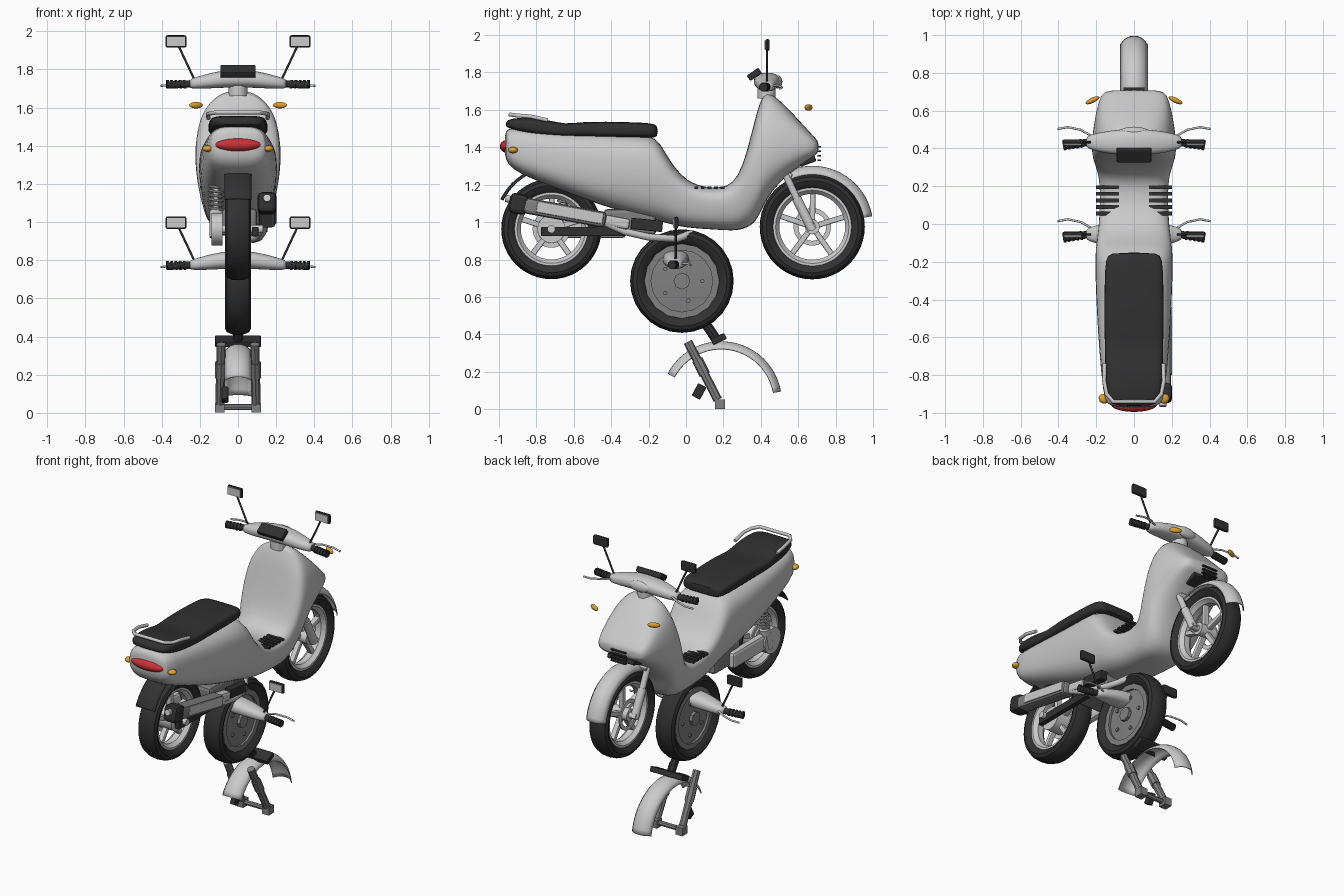
import bpy, bmesh, math
from mathutils import Vector

if "Cube" in bpy.data.objects:
    bpy.data.objects.remove(bpy.data.objects["Cube"])

def mat(name, r, g, b):
    m = bpy.data.materials.new(name)
    m.diffuse_color = (r, g, b, 1)
    m.use_nodes = True
    m.node_tree.nodes["Principled BSDF"].inputs["Base Color"].default_value = m.diffuse_color
    return m

BLACK, GREY = mat("black", .03, .03, .03), mat("dark_grey", .22, .22, .22)
RED, AMBER = mat("red", .6, .03, .04), mat("amber", .75, .35, .03)

def finish(ob, m=None, smooth=35):
    if m:
        ob.data.materials.append(m)
    bpy.ops.object.select_all(action='DESELECT')
    ob.select_set(True)
    bpy.context.view_layer.objects.active = ob
    if smooth:
        bpy.ops.object.shade_smooth_by_angle(angle=math.radians(smooth))
    return ob

def make(name, verts, faces, m=None, smooth=35):
    me = bpy.data.meshes.new(name)
    me.from_pydata(verts, [], faces)
    bm = bmesh.new(); bm.from_mesh(me)
    bmesh.ops.recalc_face_normals(bm, faces=bm.faces)
    bm.to_mesh(me); bm.free()
    ob = bpy.data.objects.new(name, me)
    bpy.context.collection.objects.link(ob)
    return finish(ob, m, smooth)

def loft(name, rings, m=None, subsurf=0, closed=False, smooth=50):
    n, k = len(rings[0]), len(rings)
    v = [p for r in rings for p in r]
    f = [(i*n+j, i*n+(j+1) % n, (i+1) % k*n+(j+1) % n, (i+1) % k*n+j)
         for i in range(k if closed else k-1) for j in range(n)]
    if not closed:
        f += [tuple(range(n)), tuple(range((k-1)*n, k*n))]
    ob = make(name, v, f, m, smooth)
    if subsurf:
        s = ob.modifiers.new("sub", 'SUBSURF')
        s.levels = s.render_levels = subsurf
    return ob

def superellipse(e, n=24):
    pw = lambda a: math.copysign(abs(a)**(2/e), a)
    return [(pw(math.cos(2*math.pi*i/n)), pw(math.sin(2*math.pi*i/n))) for i in range(n)]

def shell(name, stations, e, width=lambda z: 1, **kw):
    rings = []
    for y, zb, zt, hw in stations:
        zs = [((zb+zt)/2 + (zt-zb)/2*s, c) for c, s in superellipse(e)]
        rings.append([(hw*width(z)*c, y, z) for z, c in zs])
    return loft(name, rings, **kw)

def lathe(name, prof, c, n=40, m=None, smooth=35):
    # closed (x, radius) section spun round the wheel axle
    rings = [[(c[0]+x, c[1]+r*math.cos(2*math.pi*i/n), c[2]+r*math.sin(2*math.pi*i/n))
              for x, r in prof] for i in range(n)]
    return loft(name, rings, m, closed=True, smooth=smooth)

def box(name, loc, size, rot=(0, 0, 0), m=None, bevel=.006):
    bpy.ops.mesh.primitive_cube_add(size=1, location=loc, rotation=rot)
    ob = bpy.context.object
    ob.name, ob.scale = name, size
    bpy.ops.object.transform_apply(location=False, rotation=False)
    if bevel:
        b = ob.modifiers.new("bevel", 'BEVEL'); b.width = bevel; b.segments = 2
    return finish(ob, m, 0)

def ball(name, loc, size, rot=(0, 0, 0), m=None):
    bpy.ops.mesh.primitive_uv_sphere_add(segments=20, ring_count=12, location=loc, rotation=rot)
    ob = bpy.context.object
    ob.name, ob.scale = name, size
    return finish(ob, m, 60)

def tube(name, pts, r, m=None, res=3, cyclic=False):
    cu = bpy.data.curves.new(name, 'CURVE')
    cu.dimensions, cu.bevel_depth, cu.bevel_resolution, cu.use_fill_caps = '3D', r, res, True
    sp = cu.splines.new('POLY'); sp.points.add(len(pts)-1)
    for p, q in zip(sp.points, pts):
        p.co = (*q, 1)
    sp.use_cyclic_u = cyclic
    ob = bpy.data.objects.new(name, cu)
    bpy.context.collection.objects.link(ob)
    finish(ob, None, 0)
    bpy.ops.object.convert(target='MESH')
    return finish(bpy.context.object, m, 40)

def fender(name, c, R, a0, a1, hw, crown, m=None, n=24, k=8):
    v, f = [], []
    for i in range(n+1):
        a = math.radians(a0+(a1-a0)*i/n)
        for j in range(k+1):
            u = 2*j/k-1
            r = R-crown*abs(u)**2.5
            v.append((hw*u, c[1]+r*math.cos(a), c[2]+r*math.sin(a)))
    f = [(i*(k+1)+j, i*(k+1)+j+1, (i+1)*(k+1)+j+1, (i+1)*(k+1)+j) for i in range(n) for j in range(k)]
    ob = make(name, v, f, m, 60)
    ob.modifiers.new("thick", 'SOLIDIFY').thickness = .006

def tyre(name, c, R, n=48):
    half = [(.042, R-.075), (.06, R-.055), (.068, R-.035), (.058, R-.015), (.03, R-.003)]
    lathe(name, [(-x, r) for x, r in half] + [(0, R)] + half[::-1] + [(.03, R-.085), (-.03, R-.085)], c, n, BLACK)

def wheel(name, c, R, hub):
    tyre(name+"_tyre", c, R)
    lathe(name+"_rim", [(-.045, R-.07), (.045, R-.07), (.045, R-.085), (.02, R-.105), (-.02, R-.105), (-.045, R-.085)], c)
    for i in range(5):
        a = 2*math.pi*i/5+.3
        L = R-.1
        box(name+"_spoke", (0, c[1]+L/2*math.cos(a), c[2]+L/2*math.sin(a)), (.035, L, .03), (a, 0, 0))
    tube(name+"_hub", [(-.06, c[1], c[2]), (.06, c[1], c[2])], hub, res=6)
    lathe(name+"_brake_disc", [(-.05, .1), (-.042, .1), (-.042, .075), (-.05, .075)], c)

# main body: tail cowl, floor and leg shield in one skin
def body_width(z):
    t = [(.9, .68), (1.1, .88), (1.25, 1), (1.42, 1), (1.55, .9), (1.62, .8), (1.7, .62)]
    for (a, p), (b, q) in zip(t, t[1:]):
        if z <= b:
            return p+(q-p)*max(0, z-a)/(b-a)
    return t[-1][1]
shell("body", [(-.97, 1.36, 1.47, .10), (-.955, 1.31, 1.50, .145), (-.9, 1.26, 1.51, .165), (-.67, 1.17, 1.49, .185),
    (-.46, 1.09, 1.475, .2), (-.25, 1.03, 1.47, .208), (-.16, 1.01, 1.46, .208), (-.11, .995, 1.37, .208),
    (-.03, .975, 1.245, .208), (.06, .965, 1.195, .208), (.15, .96, 1.183, .208), (.22, .955, 1.19, .21),
    (.28, .955, 1.24, .215), (.33, .97, 1.39, .222), (.375, 1.0, 1.58, .226), (.41, 1.08, 1.69, .228),
    (.455, 1.16, 1.695, .225), (.53, 1.24, 1.625, .215), (.61, 1.3, 1.54, .2), (.69, 1.355, 1.45, .175),
    (.71, 1.375, 1.43, .14)], 3.2, body_width, subsurf=1)
# seat and grab rail
shell("seat", [(-.965, 1.51, 1.535, .1), (-.94, 1.50, 1.555, .135), (-.85, 1.47, 1.56, .15), (-.75, 1.46, 1.55, .153),
    (-.64, 1.455, 1.52, .155), (-.56, 1.455, 1.54, .157), (-.3, 1.45, 1.535, .157), (-.18, 1.45, 1.53, .15),
    (-.15, 1.455, 1.515, .13)], 4, m=BLACK, subsurf=1)
rail = [(.155, -.74, 1.545), (.158, -.83, 1.565), (.145, -.9, 1.57), (.11, -.94, 1.575)]
tube("grab_rail", rail + [(-x, y, z) for x, y, z in rail[::-1]], .011)
# foot mats
for s in (-1, 1):
    for i in range(5):
        box("foot_mat_strip", (s*.14, .055+.035*i, 1.183), (.12, .02, .014), m=BLACK, bevel=0)
# lights
ball("tail_light", (0, -.955, 1.405), (.122, .04, .035), m=RED)
for s in (-1, 1):
    ball("rear_indicator", (s*.16, -.925, 1.385), (.028, .025, .017), (0, 0, s*.6), AMBER)
    ball("front_indicator", (s*.22, .655, 1.613), (.04, .014, .017), (0, 0, -s*.45), AMBER)
# nose grille and horn block
for i in range(4):
    box("grille_slat", (0, .712, 1.33+.024*i), (.11, .02, .008), m=BLACK, bevel=0)
box("horn_block", (0, .65, 1.325), (.2, .09, .03), (.35, 0, 0), BLACK)

# complete handlebar, used on the scooter and again as a loose spare
def handlebar(pre, y0, z0):
    P = lambda x, y, z: (x, y0+y, z0+z)
    rings = []
    for x, zc, h, d in [(-.255, -.015, .02, .02), (-.24, -.014, .028, .038), (-.17, -.003, .038, .055), (-.08, .01, .046, .068),
                        (0, .013, .048, .072), (.08, .01, .046, .068), (.17, -.003, .038, .055), (.24, -.014, .028, .038), (.255, -.015, .02, .02)]:
        rings.append([P(x, d*c, zc+h*s) for c, s in superellipse(2.4, 20)])
    loft(pre+"handlebar_cover", rings, subsurf=1)
    for s in (-1, 1):
        tube(pre+"grip", [P(s*.24, 0, -.015), P(s*.375, -.02, -.022)], .02, BLACK)
        for i in range(5):
            tube(pre+"grip_ring", [P(s*(.275+.022*i), -.005-.0033*i, -.017), P(s*(.285+.022*i), -.007-.0033*i, -.018)], .024, BLACK)
        tube(pre+"lever", [P(s*.22, .03, -.01), P(s*.28, .065, -.012), P(s*.35, .08, -.02), P(s*.405, .07, -.026)], .006)
        tube(pre+"mirror_stalk", [P(s*.23, 0, .01), P(s*.31, 0, .18)], .006, BLACK)
        box(pre+"mirror", P(s*.325, .003, .207), (.11, .022, .065), m=BLACK, bevel=.01)
        box(pre+"mirror_glass", P(s*.325, -.01, .207), (.092, .008, .05), bevel=0)
handlebar("", .433, 1.74)
handlebar("spare_", -.055, .79)
box("dashboard", (0, .365, 1.79), (.185, .075, .035), (.6, 0, 0), BLACK)
ball("headlight", (0, .49, 1.75), (.075, .025, .035))
tube("steering_neck", [(0, .43, 1.66), (0, .43, 1.74)], .05)

# wheels
FW, RW, SW = (0, .675, .975), (0, -.72, .963), (0, -.022, .685)
wheel("front_wheel", FW, .281, .04)
wheel("rear_wheel", RW, .268, .075)
tyre("spare_tyre", SW, .277, 28)
lathe("spare_rim", [(-.045, .2), (.045, .2), (.045, .165), (-.045, .165)], SW, 16, GREY)
lathe("spare_wheel_disc", [(-.03, .18), (.03, .18), (.04, .05), (.04, .001), (-.04, .001), (-.04, .05)], SW, 10, GREY)
tube("spare_hub", [(-.06, SW[1], SW[2]), (.06, SW[1], SW[2])], .045, GREY, 2)
for i in range(5):
    a = 2*math.pi*i/5
    tube("spare_bolt", [(x, SW[1]+.11*math.cos(a), SW[2]+.11*math.sin(a)) for x in (-.045, .045)], .012, GREY, 1)

# front fork and fenders
for s in (-1, 1):
    tube("fork_upper", [(s*.09, .52, 1.28), (s*.09, .6, 1.11)], .02)
    tube("fork_lower", [(s*.09, .59, 1.13), (s*.09, .675, .96)], .027)
tube("front_axle", [(-.11, .675, .975), (.11, .675, .975)], .02)
box("fork_bridge", (0, .54, 1.25), (.2, .05, .04), (-.45, 0, 0))
fender("front_fender", FW, .326, 10, 118, .073, .045)
fender("spare_fender", (0, .188, .038), .325, 10, 152, .072, .04)
# rear mudguard, bent plate behind the rear tyre
fender("rear_mudguard", (0, -.70, .98), .325, 100, 154, .072, .012, BLACK)

# exhaust on the right
t = -math.atan2(22, 120)
box("muffler", (.152, -.655, 1.052), (.09, .46, .085), (t, 0, 0), GREY, .02)
box("muffler_side_plate", (.196, -.62, 1.05), (.012, .36, .06), (t, 0, 0))
box("muffler_end", (.152, -.895, 1.098), (.1, .1, .11), (t, 0, 0), BLACK, .025)
tube("muffler_tip", [(.152, -.93, 1.12), (.152, -.965, 1.127)], .02)
box("exhaust_joint", (.13, -.37, 1.0), (.06, .14, .06), (t, 0, 0), None, .015)
box("exhaust_guard", (.13, -.21, .985), (.05, .17, .06), (-.1, 0, 0), BLACK)
tube("exhaust_pipe", [(.14, -.44, 1.0), (.13, -.33, .95), (.11, -.2, .92), (.08, -.05, .91), (.03, .03, .94)], .02)
# engine, drive case and rear suspension
box("engine_block", (0, -.3, 1.0), (.2, .28, .14), m=GREY, bevel=.02)
box("drive_case", (-.105, -.53, .97), (.05, .42, .11), bevel=.02)
tube("drive_case_cover", [(-.08, -.72, .963), (-.14, -.72, .963)], .085, res=6)
box("rear_arm", (.09, -.55, .95), (.035, .45, .05), m=BLACK)
tube("rear_axle", [(-.14, -.72, .963), (.13, -.72, .963)], .022)
tube("shock_rod", [(-.115, -.62, 1.24), (-.115, -.7, .92)], .016)
tube("shock_spring", [(-.115+.034*math.cos(i*math.pi/6), -.632-.0004*i+.034*math.sin(i*math.pi/6), 1.2-.0019*i)
                      for i in range(73)], .007, res=2)
tube("shock_body", [(-.115, -.665, 1.06), (-.115, -.7, .92)], .034)

# loose suspension frame under the spare wheel
for s in (-1, 1):
    tube("spare_fork_leg", [(s*.088, .01, .36), (s*.095, .17, .05)], .024, GREY, 2)
    tube("spare_fork_sleeve", [(s*.09, .06, .265), (s*.092, .1, .185)], .03, GREY, 2)
    box("spare_fork_foot", (s*.095, .182, .027), (.05, .055, .052), m=GREY, bevel=0)
tube("spare_fork_axle", [(-.1, .18, .03), (.1, .18, .03)], .016, GREY, 2)
box("spare_crossbar", (0, .175, .375), (.24, .08, .035), (.45, 0, 0), BLACK)
tube("spare_stem", [(0, .16, .375), (0, .09, .48)], .026, BLACK, 2)
box("spare_caliper", (-.068, .07, .095), (.035, .05, .075), (-.5, 0, 0), BLACK)
